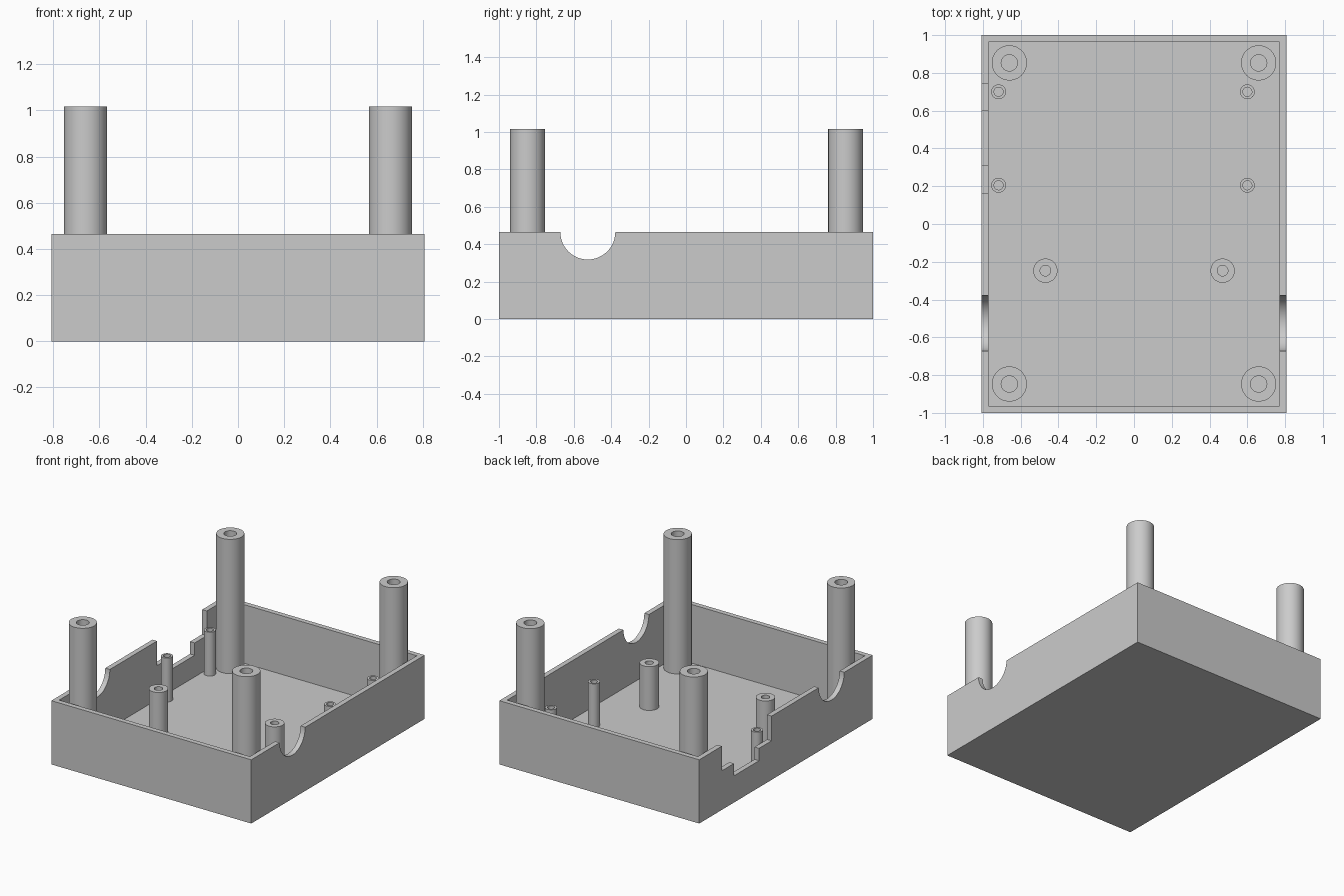
import bpy, bmesh, math

if "Cube" in bpy.data.objects:
    bpy.data.objects.remove(bpy.data.objects["Cube"])

W, L, H = 0.807, 1.0, 0.465      # half width, half length, wall height
T = 0.037                        # wall and floor thickness
STANDOFF_TOP, PILLAR_TOP = 0.357, 1.017

grey = bpy.data.materials.new("grey_plastic")
grey.diffuse_color = (0.6, 0.6, 0.6, 1)
grey.use_nodes = True
grey.node_tree.nodes["Principled BSDF"].inputs["Base Color"].default_value = grey.diffuse_color


def make_object(name, bm):
    bmesh.ops.recalc_face_normals(bm, faces=bm.faces)
    mesh = bpy.data.meshes.new(name)
    bm.to_mesh(mesh)
    bm.free()
    mesh.materials.append(grey)
    ob = bpy.data.objects.new(name, mesh)
    bpy.context.collection.objects.link(ob)
    return ob


def prism(name, profile, x0, x1):
    """Extrude a closed (y, z) profile along x."""
    bm = bmesh.new()
    face = bm.faces.new([bm.verts.new((x0, y, z)) for y, z in profile])
    ext = bmesh.ops.extrude_face_region(bm, geom=[face])
    verts = [v for v in ext["geom"] if isinstance(v, bmesh.types.BMVert)]
    bmesh.ops.translate(bm, verts=verts, vec=(x1 - x0, 0, 0))
    return make_object(name, bm)


def smooth(ob):
    bpy.ops.object.select_all(action='DESELECT')
    ob.select_set(True)
    bpy.context.view_layer.objects.active = ob
    bpy.ops.object.shade_smooth_by_angle(angle=math.radians(30))


def cut(ob, cutter):
    mod = ob.modifiers.new("cut", 'BOOLEAN')
    mod.operation, mod.solver, mod.object = 'DIFFERENCE', 'EXACT', cutter
    bpy.context.view_layer.objects.active = ob
    bpy.ops.object.modifier_apply(modifier=mod.name)
    bpy.data.objects.remove(cutter)


def rect(y0, y1, z0, z1):
    return [(y0, z0), (y1, z0), (y1, z1), (y0, z1)]


def tube(name, x, y, r, hole, top, seg=48):
    """Hollow post standing on the floor."""
    bm = bmesh.new()
    rings = []
    for radius, z in ((r, T), (r, top), (hole, top), (hole, T)):
        rings.append([bm.verts.new((x + radius * math.cos(math.tau * i / seg),
                                    y + radius * math.sin(math.tau * i / seg), z))
                      for i in range(seg)])
    for a, b in zip(rings, rings[1:]):
        for i in range(seg):
            j = (i + 1) % seg
            bm.faces.new((a[i], a[j], b[j], b[i]))
    smooth(make_object(name, bm))


# Open tray
tray = prism("tray", rect(-L, L, 0, H), -W, W)
cut(tray, prism("cavity", rect(-L + T, L - T, T, H + 0.2), -W + T, W - T))

# Round cable cutouts in both side walls
N = 48
circle = [(-0.525 + 0.147 * math.cos(math.tau * i / N),
           H + 0.147 * math.sin(math.tau * i / N)) for i in range(N)]
cut(tray, prism("cable_cutout", circle, -1, 1))

# Stepped connector opening in the left wall
opening = [(0.165, H + 0.1), (0.165, 0.285), (0.31, 0.285), (0.31, 0.195),
           (0.60, 0.195), (0.60, 0.285), (0.74, 0.285), (0.74, H + 0.1)]
cut(tray, prism("connector_opening", opening, -1, -0.76))
smooth(tray)

# Tall corner pillars
for x in (-0.66, 0.66):
    for y in (-0.847, 0.853):
        tube("corner_pillar", x, y, 0.093, 0.043, PILLAR_TOP)

# Slim board standoffs
for x in (-0.717, 0.6):
    for y in (0.205, 0.7):
        tube("slim_standoff", x, y, 0.039, 0.024, STANDOFF_TOP)

# Wide standoffs
for x in (-0.469, 0.469):
    tube("wide_standoff", x, -0.247, 0.064, 0.028, STANDOFF_TOP)
